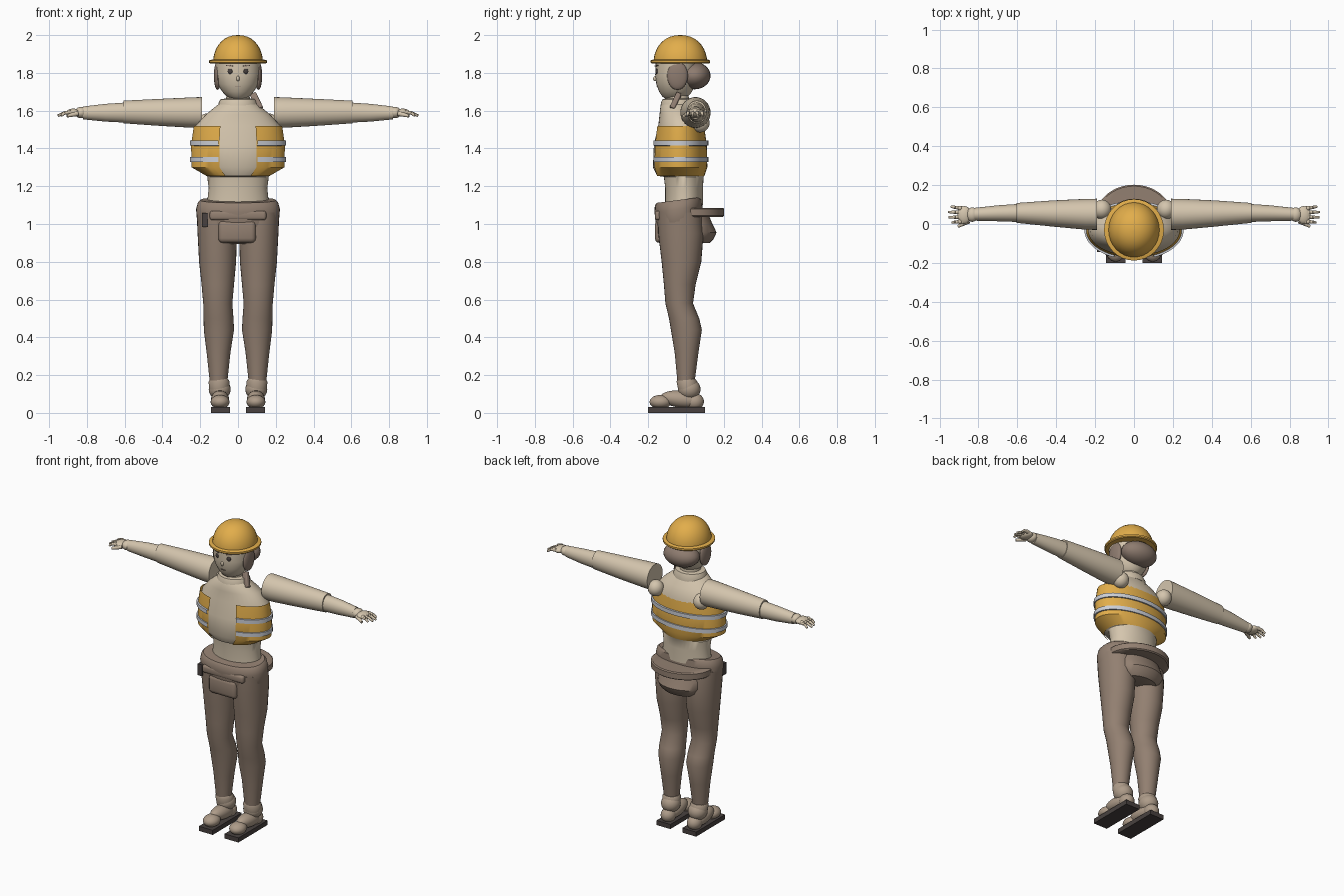
import bpy, bmesh, math
from mathutils import Matrix, Vector, Euler


def colour(name, r, g, b):
    m = bpy.data.materials.new(name)
    m.diffuse_color = (r, g, b, 1)
    return m


CREAM = colour("cream", .66, .56, .42)
ORANGE = colour("safety_orange", .76, .42, .07)
SILVER = colour("reflective_silver", .60, .62, .67)
BROWN = colour("trouser_brown", .29, .215, .165)
HAIR = colour("hair_brown", .27, .20, .16)
TAN = colour("boot_tan", .42, .33, .25)
DARK = colour("dark_sole", .065, .053, .05)


def finish(name, bm, mat, mirror=False):
    bmesh.ops.recalc_face_normals(bm, faces=bm.faces)
    me = bpy.data.meshes.new(name)
    bm.to_mesh(me)
    bm.free()
    ob = bpy.data.objects.new(name, me)
    bpy.context.collection.objects.link(ob)
    me.materials.append(mat)
    if mirror:
        ob.modifiers.new("mirror", 'MIRROR')
    bpy.ops.object.select_all(action='DESELECT')
    ob.select_set(True)
    bpy.context.view_layer.objects.active = ob
    bpy.ops.object.shade_smooth_by_angle(angle=math.radians(38))
    return ob


def loft(name, rings, mat, axis='z', mirror=False, n=32, gap=0, power=2, tilt=0):
    """Rings are (position, centre a, centre b, radius a, radius b);
    gap leaves an opening of that half-angle towards -y."""
    bm = bmesh.new()
    rows = []
    count = n + 1 if gap else n
    for t, ca, cb, ra, rb in rings:
        row = []
        for i in range(count):
            a = gap + (2 * math.pi - 2 * gap) * i / n
            s, c = math.sin(a), -math.cos(a)
            p = ca + ra * math.copysign(abs(s) ** (2 / power), s)
            q = cb + rb * math.copysign(abs(c) ** (2 / power), c)
            co = (p, q, t + tilt * q) if axis == 'z' else (t, p, q)
            row.append(bm.verts.new(co))
        rows.append(row)
    for lo, hi in zip(rows, rows[1:]):
        for i in range(n):
            j = (i + 1) % count
            bm.faces.new((lo[i], lo[j], hi[j], hi[i]))
    if not gap:
        bm.faces.new(rows[0][::-1])
        bm.faces.new(rows[-1])
    return finish(name, bm, mat, mirror)


def ball(name, centre, radii, mat, mirror=False, rot=(0, 0, 0)):
    bm = bmesh.new()
    m = Matrix.Translation(centre) @ Euler(rot).to_matrix().to_4x4() @ Matrix.Diagonal((*radii, 1))
    bmesh.ops.create_uvsphere(bm, u_segments=24, v_segments=14, radius=1, matrix=m)
    return finish(name, bm, mat, mirror)


def box(name, centre, size, mat, mirror=False, rot=(0, 0, 0), bevel=0):
    bm = bmesh.new()
    m = Matrix.Translation(centre) @ Euler(rot).to_matrix().to_4x4() @ Matrix.Diagonal((*size, 1))
    bmesh.ops.create_cube(bm, size=1, matrix=m)
    if bevel:
        bmesh.ops.bevel(bm, geom=bm.edges[:], offset=bevel, segments=3, profile=.5, affect='EDGES')
    return finish(name, bm, mat, mirror)


def rod(name, a, b, r1, r2, mat, mirror=False):
    a, b = Vector(a), Vector(b)
    bm = bmesh.new()
    m = Matrix.Translation((a + b) / 2) @ (b - a).to_track_quat('Z', 'Y').to_matrix().to_4x4()
    bmesh.ops.create_cone(bm, cap_ends=True, segments=10, radius1=r1, radius2=r2,
                          depth=(b - a).length, matrix=m)
    return finish(name, bm, mat, mirror)


# Hard hat
dome = [(1.855 + .145 * math.sin(k * math.pi / 18), 0, -.03,
         .132 * math.cos(k * math.pi / 18) ** .9, .142 * math.cos(k * math.pi / 18) ** .9)
        for k in range(9)] + [(2.0, 0, -.03, .004, .004)]
loft("hat_dome", dome, ORANGE)
loft("hat_brim", [(1.85, 0, -.03, .148, .152), (1.855, 0, -.03, .154, .158),
                  (1.866, 0, -.03, .154, .158), (1.872, 0, -.03, .132, .142)], ORANGE)

# Head, face details and hair
loft("head", [(1.66, 0, -.06, .03, .045), (1.675, 0, -.057, .06, .068), (1.70, 0, -.055, .083, .087),
              (1.74, 0, -.055, .108, .102), (1.79, 0, -.055, .118, .108),
              (1.865, 0, -.05, .12, .11)], CREAM)
ball("eye", (.042, -.155, 1.808), (.013, .006, .014), DARK, True, (0, 0, .3))
box("eyebrow", (.044, -.155, 1.838), (.036, .009, .006), HAIR, True, (0, -.1, .36))
box("mouth", (0, -.152, 1.727), (.03, .008, .004), HAIR)
ball("nose", (0, -.162, 1.77), (.009, .012, .014), CREAM)
ball("back_hair", (0, .045, 1.785), (.118, .085, .072), HAIR)
ball("side_hair", (.108, -.045, 1.785), (.02, .055, .075), HAIR, True)
box("hair_lock", (.098, -.055, 1.65), (.036, .028, .095), HAIR, False, (-.4, -.45, 0), .006)

# Neck and collar
loft("neck", [(1.58, 0, -.045, .07, .065), (1.70, 0, -.045, .06, .058)], CREAM)
loft("collar", [(1.615, 0, -.045, .105, .09), (1.64, 0, -.045, .103, .088),
                (1.66, 0, -.045, .093, .08), (1.664, 0, -.045, .07, .062)], CREAM)

# Torso, with the vest and stripes as shells just outside it
loft("torso", [(1.10, 0, -.01, .165, .1), (1.19, 0, -.01, .155, .1), (1.25, 0, -.012, .163, .105),
               (1.255, 0, -.028, .16, .125), (1.30, 0, -.035, .239, .14), (1.42, 0, -.033, .242, .137),
               (1.52, 0, -.025, .225, .122), (1.58, 0, -.035, .17, .105),
               (1.625, 0, -.05, .115, .085), (1.64, 0, -.05, .095, .075)], CREAM, n=40)
VEST = [(1.255, .168, .131), (1.30, .246, .146), (1.42, .249, .143), (1.52, .234, .129)]
loft("vest", [(z, 0, -.033, rx, ry) for z, rx, ry in VEST], ORANGE, n=40, gap=.41)
for k, z in enumerate((1.342, 1.428)):
    loft(f"vest_stripe_{k + 1}", [(z - .014, 0, -.033, .246, .143), (z - .013, 0, -.033, .255, .151),
                                  (z + .013, 0, -.033, .255, .151), (z + .014, 0, -.033, .244, .14)],
         SILVER, n=40, gap=.42)

# Arms
loft("upper_arm", [(.19, .05, 1.59, .08, .082), (.25, .05, 1.59, .079, .08), (.42, .054, 1.591, .067, .071),
                   (.605, .057, 1.593, .051, .06)], CREAM, 'x', True)
loft("forearm", [(.58, .057, 1.59, .047, .054), (.70, .055, 1.589, .041, .047),
                 (.82, .05, 1.588, .033, .034)], CREAM, 'x', True)
ball("shoulder_pad", (.165, .075, 1.535), (.048, .05, .05), CREAM, True)

# Hands
ball("wrist", (.832, .048, 1.59), (.032, .037, .03), CREAM, True)
ball("palm", (.872, .046, 1.59), (.036, .046, .021), CREAM, True)
for k in range(4):
    y, tip = .012 + .023 * k, (.935, .952, .955, .94)[k]
    mid = (.917, y + .002 * (k - 1), 1.589)
    rod(f"finger_base_{k + 1}", (.88, y, 1.592), mid, .011, .009, CREAM, True)
    rod(f"finger_tip_{k + 1}", mid, (tip, y + .004 * (k - 1), 1.573), .009, .006, CREAM, True)
    ball(f"knuckle_{k + 1}", (.895, y, 1.593), (.012, .012, .012), CREAM, True)
rod("thumb", (.85, .015, 1.585), (.905, -.012, 1.572), .014, .008, CREAM, True)

# Trousers
loft("hips", [(.91, 0, -.03, .12, .085), (.97, 0, -.03, .2, .118), (1.02, 0, -.035, .217, .125),
              (1.085, 0, -.04, .222, .127), (1.12, 0, -.04, .212, .125), (1.132, 0, -.04, .2, .115)],
     BROWN, n=40, power=2.3, tilt=.13)
loft("trouser_leg", [(1.06, .113, -.035, .106, .115), (.95, .11, -.027, .104, .12), (.80, .108, -.024, .098, .105),
                     (.68, .107, -.033, .086, .084), (.58, .107, -.036, .077, .073), (.50, .103, -.01, .079, .08),
                     (.44, .101, .002, .08, .082), (.32, .103, .003, .063, .063), (.16, .103, .0, .046, .045)],
     BROWN, mirror=True)

# Hip gear
box("front_pouch", (-.005, -.11, .96), (.2, .11, .12), BROWN, bevel=.025)
box("pouch_flap", (0, -.135, 1.045), (.3, .06, .05), BROWN, bevel=.015)
box("belt_clip", (-.175, -.11, 1.022), (.03, .07, .075), DARK)
loft("back_bag_top", [(1.038, 0, .03, .192, .165), (1.044, 0, .03, .2, .172),
                      (1.08, 0, .03, .2, .172), (1.086, 0, .03, .192, .165)], BROWN, n=40)
loft("back_bag_body", [(.90, 0, .07, .1, .055), (.92, 0, .06, .13, .085), (.955, 0, .055, .15, .107),
                       (1.0, 0, .05, .15, .09), (1.05, 0, .04, .14, .08)], BROWN)

# Boots
box("sole", (.093, -.05, .015), (.1, .3, .03), DARK, True)
ball("boot_foot", (.095, -.025, .072), (.048, .11, .045), TAN, True, (-.12, 0, 0))
ball("boot_toe", (.095, -.135, .058), (.05, .058, .037), TAN, True)
ball("boot_heel", (.095, .045, .06), (.045, .05, .045), TAN, True)
ball("boot_ankle", (.097, .017, .125), (.058, .06, .056), TAN, True)
loft("boot_cuff", [(.125, .1, .01, .052, .052), (.165, .1, .005, .056, .055), (.18, .1, .003, .047, .047)],
     TAN, mirror=True)
